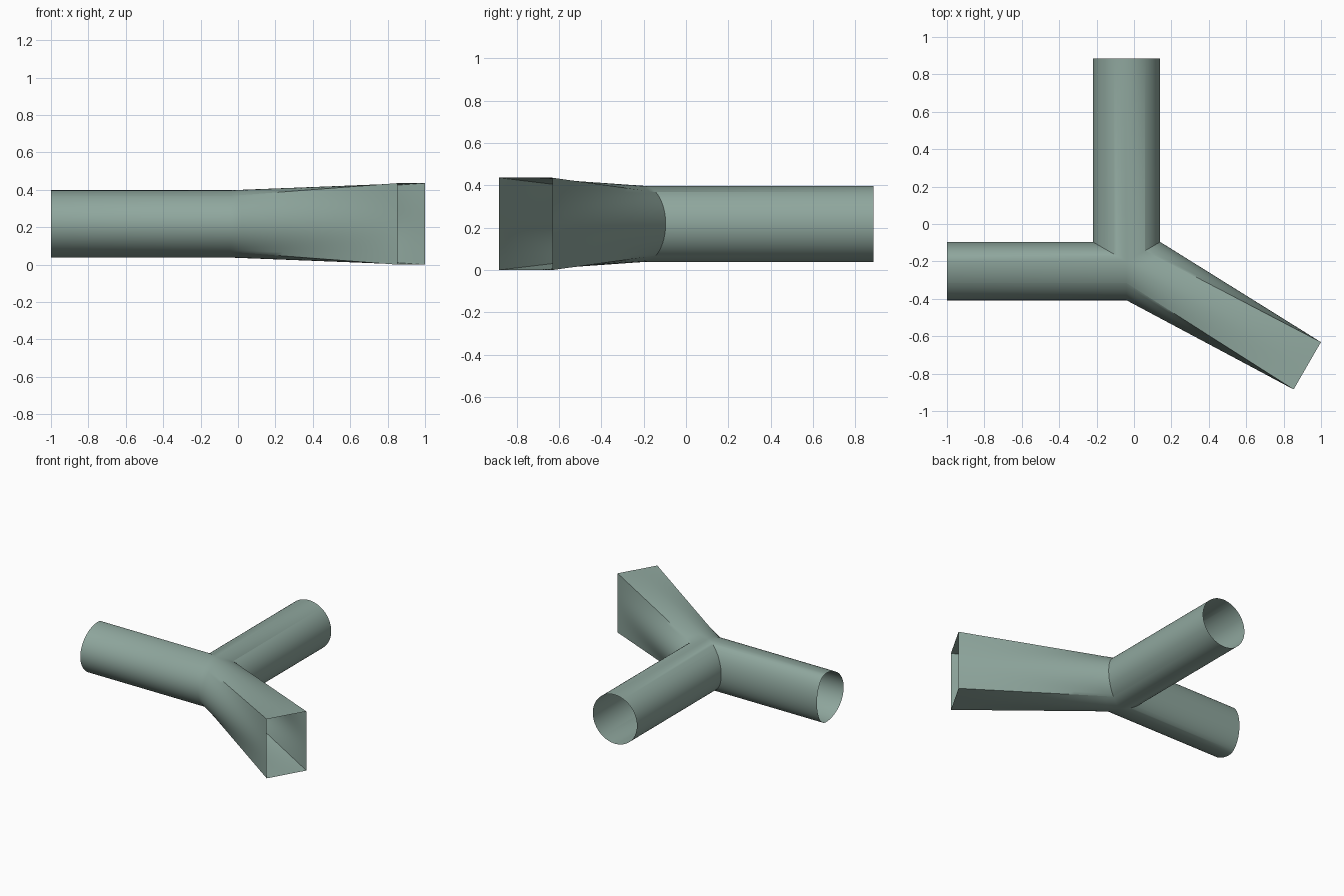
import bpy, bmesh, math
from mathutils import Vector

cube = bpy.data.objects.get("Cube")
if cube:
    bpy.data.objects.remove(cube, do_unlink=True)

RADIUS = 0.18
HALF_W, HALF_H = 0.146, 0.218
CENTRE = Vector((-0.04, -0.20, HALF_H))
UP = Vector((0, 0, 1))


def heading(degrees):
    a = math.radians(degrees)
    return Vector((math.cos(a), math.sin(a), 0))


# Angles round every ring, measured from the top, including the duct corners
corner = math.atan2(HALF_W, HALF_H)
angles = sorted([i * math.tau / 64 for i in range(64)]
                + [corner, math.pi - corner, math.pi + corner, math.tau - corner])

# Mitre seams: three half ellipses meeting at the top and bottom of the joint
BACK_LEFT, BACK_RIGHT, FRONT = heading(150), heading(30), heading(270)
SEAM = RADIUS / math.cos(math.radians(30))


def joint_ring(first, second):
    ring = []
    for a in angles:
        side = first if a <= math.pi else second
        ring.append(CENTRE + side * (SEAM * abs(math.sin(a))) + UP * (RADIUS * math.cos(a)))
    return ring


def duct_ring(middle, side):
    ring = []
    for a in angles:
        s, c = math.sin(a), math.cos(a)
        reach = min(HALF_W / max(abs(s), 1e-6), HALF_H / max(abs(c), 1e-6))
        ring.append(middle + side * (s * reach) + UP * (c * reach))
    return ring


bm = bmesh.new()


def add_arm(start, end, steps):
    rows = []
    for k in range(steps + 1):
        rows.append([bm.verts.new(p.lerp(q, k / steps)) for p, q in zip(start, end)])
    n = len(start)
    for r, s in zip(rows, rows[1:]):
        for i in range(n):
            j = (i + 1) % n
            bm.faces.new((r[i], s[i], s[j], r[j]))


# Round back pipe
ring = joint_ring(BACK_LEFT, BACK_RIGHT)
add_arm(ring, [Vector((p.x, 0.885, p.z)) for p in ring], 1)

# Sideways pipe
ring = joint_ring(FRONT, BACK_LEFT)
add_arm(ring, [Vector((-1, p.y, p.z)) for p in ring], 1)

# Arm that changes from round to a rectangular mouth
ring = joint_ring(BACK_RIGHT, FRONT)
mouth = CENTRE + heading(-30) * 1.116
add_arm(ring, duct_ring(mouth, heading(60)), 16)

# Weld the arms along the mitre seams
bmesh.ops.remove_doubles(bm, verts=bm.verts, dist=0.0002)
mesh = bpy.data.meshes.new("three_way_pipe")
bm.to_mesh(mesh)
bm.free()

mat = bpy.data.materials.new("grey_green")
mat.use_nodes = True
colour = (0.275, 0.385, 0.34, 1)
mat.diffuse_color = colour
mat.node_tree.nodes["Principled BSDF"].inputs["Base Color"].default_value = colour
mesh.materials.append(mat)

pipe = bpy.data.objects.new("three_way_pipe", mesh)
bpy.context.collection.objects.link(pipe)
bpy.ops.object.select_all(action="DESELECT")
pipe.select_set(True)
bpy.context.view_layer.objects.active = pipe
bpy.ops.object.shade_smooth_by_angle(angle=math.radians(35))
